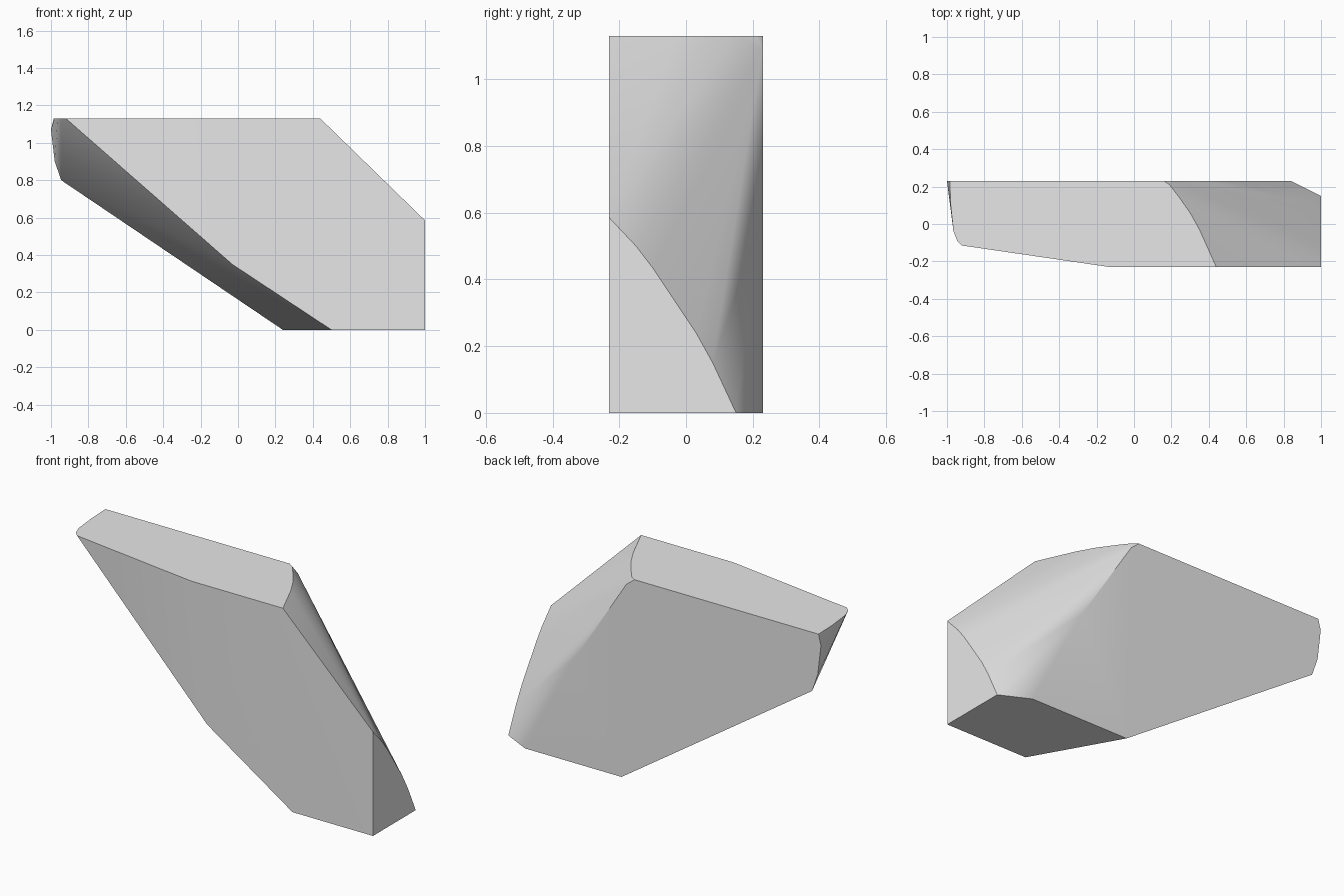
import bpy
import bmesh
import math

default_cube = bpy.data.objects.get("Cube")
if default_cube:
    bpy.data.objects.remove(default_cube, do_unlink=True)

HALF_LENGTH, HALF_DEPTH, HEIGHT = 1.0, 0.23, 1.13

# Plain grey stone
stone = bpy.data.materials.new("stone grey")
stone.use_nodes = True
stone_colour = (0.8, 0.8, 0.8, 1)
stone.diffuse_color = stone_colour
stone.node_tree.nodes["Principled BSDF"].inputs["Base Color"].default_value = stone_colour

# Outlines of the flat cut faces, each given in its own plane
front_outline = [(0.44, HEIGHT), (1, 0.585), (1, 0), (0.5, 0), (-0.03, 0.35), (-0.13, HEIGHT)]
back_outline = [(0.16, HEIGHT), (0.21, 1.09), (0.33, 0.9), (0.53, 0.59), (0.84, 0),
                (0.24, 0), (-0.945, 0.8), (-0.98, 0.9), (-1, 1.07), (-0.985, HEIGHT)]
top_rounded_end = [(-0.98, 0.1), (-0.965, -0.04), (-0.945, -0.09), (-0.92, -0.115)]
top_curved_edge = [(0.35, -0.03), (0.3, 0.06), (0.24, 0.145), (0.19, 0.21)]
end_curved_edge = [(-0.15, 0.5), (-0.1, 0.435), (0.03, 0.24), (0.08, 0.15), (0.15, 0)]

points = [(x, -HALF_DEPTH, z) for x, z in front_outline]
points += [(x, HALF_DEPTH, z) for x, z in back_outline]
points += [(x, y, HEIGHT) for x, y in top_rounded_end + top_curved_edge]
points += [(HALF_LENGTH, y, z) for y, z in end_curved_edge]

# Wrap the outlines into one solid block and merge coplanar triangles
bm = bmesh.new()
for point in points:
    bm.verts.new(point)
hull = bmesh.ops.convex_hull(bm, input=bm.verts[:])
unused = {v for v in hull["geom_interior"] + hull["geom_unused"]
          if isinstance(v, bmesh.types.BMVert)}
bmesh.ops.delete(bm, geom=list(unused), context="VERTS")
bmesh.ops.dissolve_limit(bm, angle_limit=math.radians(1),
                         verts=bm.verts[:], edges=bm.edges[:])
bmesh.ops.recalc_face_normals(bm, faces=bm.faces[:])

mesh = bpy.data.meshes.new("stone_block")
bm.to_mesh(mesh)
bm.free()
mesh.materials.append(stone)
block = bpy.data.objects.new("stone_block", mesh)
bpy.context.collection.objects.link(block)

# Smooth the rounded cuts while keeping the flat faces crisp
bpy.ops.object.select_all(action="DESELECT")
block.select_set(True)
bpy.context.view_layer.objects.active = block
bpy.ops.object.shade_smooth_by_angle(angle=math.radians(30))
weighted = block.modifiers.new("flat face normals", "WEIGHTED_NORMAL")
weighted.keep_sharp = True
